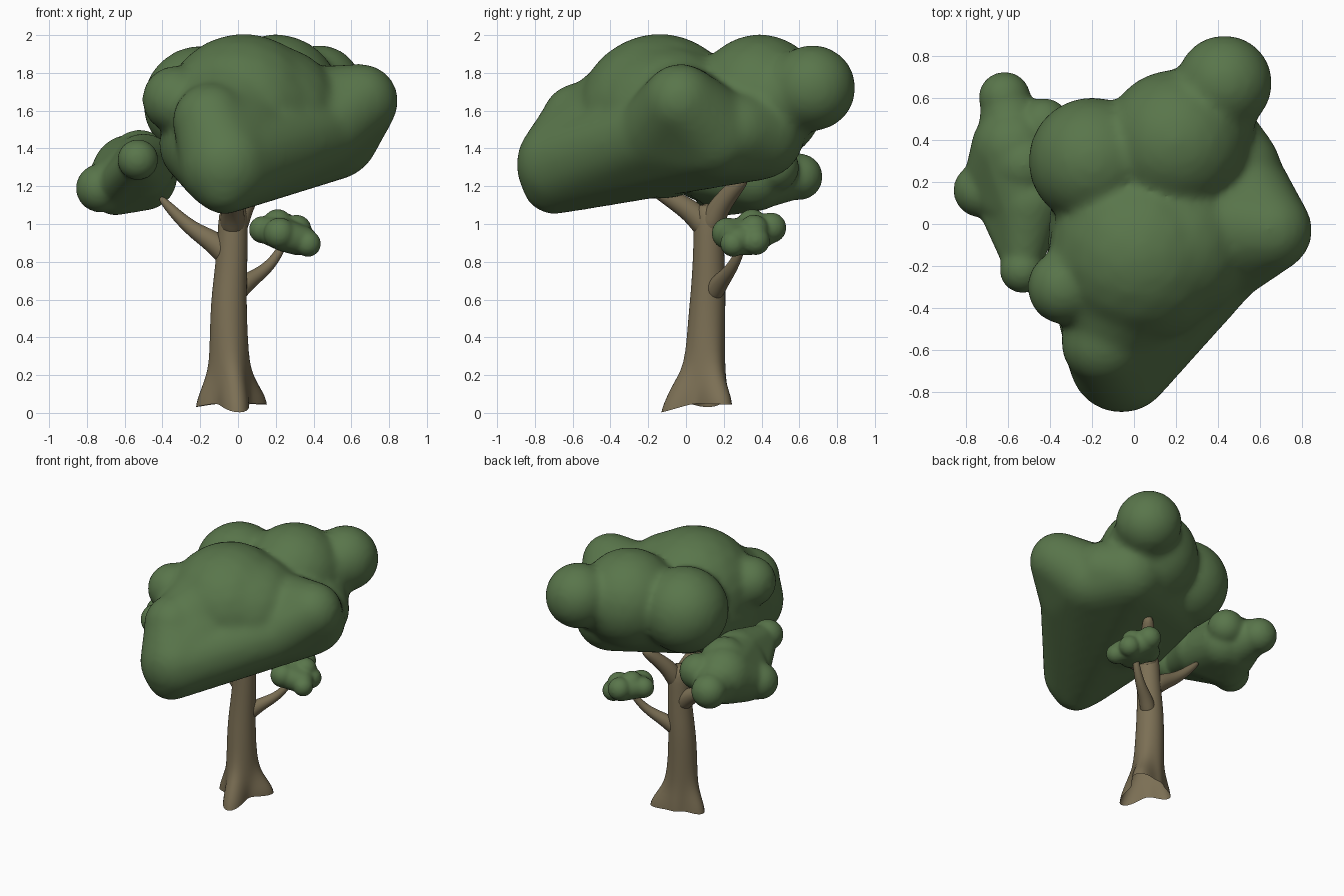
import bpy, bmesh, math
from mathutils import Vector, Matrix


def material(name, rgb):
    m = bpy.data.materials.new(name)
    m.diffuse_color = (*rgb, 1)
    return m


LEAF = material("leaf_green", (0.10, 0.18, 0.07))
BARK = material("bark_brown", (0.20, 0.16, 0.09))


def make_object(name, bm, mat):
    me = bpy.data.meshes.new(name)
    bmesh.ops.recalc_face_normals(bm, faces=bm.faces[:])
    for f in bm.faces:
        f.smooth = True
    bm.to_mesh(me)
    bm.free()
    me.materials.append(mat)
    ob = bpy.data.objects.new(name, me)
    bpy.context.collection.objects.link(ob)
    return ob


def add_hull(bm, balls):
    """Convex hull around a group of (x, y, z, r) balls."""
    tmp = bmesh.new()
    for x, y, z, r in balls:
        bmesh.ops.create_icosphere(tmp, subdivisions=3, radius=r,
                                   matrix=Matrix.Translation((x, y, z)))
    pts = [v.co.copy() for v in tmp.verts]
    tmp.clear()
    for p in pts:
        tmp.verts.new(p)
    bmesh.ops.convex_hull(tmp, input=tmp.verts[:])
    bmesh.ops.delete(tmp, geom=[v for v in tmp.verts if not v.link_faces], context='VERTS')
    me = bpy.data.meshes.new("tmp")
    tmp.to_mesh(me)
    tmp.free()
    bm.from_mesh(me)
    bpy.data.meshes.remove(me)


def foliage(name, hulls, balls, voxel, smooth):
    """Blend hulls and balls into one soft clump."""
    bm = bmesh.new()
    for h in hulls:
        add_hull(bm, h)
    for b in balls:
        add_hull(bm, [b])
    ob = make_object(name, bm, LEAF)
    rm = ob.modifiers.new("blend", 'REMESH')
    rm.mode = 'VOXEL'
    rm.voxel_size = voxel
    rm.use_smooth_shade = True
    sm = ob.modifiers.new("soften", 'SMOOTH')
    sm.factor = 0.5
    sm.iterations = smooth
    return ob


def branch(name, path, sides=10):
    """Tapered limb through (x, y, z, r) points, capped at the tip."""
    bm = bmesh.new()
    pts = [Vector(p[:3]) for p in path]
    rings = []
    for i, p in enumerate(pts):
        d = pts[min(i + 1, len(pts) - 1)] - pts[max(i - 1, 0)]
        q = d.to_track_quat('Z', 'Y')
        rings.append([bm.verts.new(p + q @ Vector((path[i][3] * math.cos(a), path[i][3] * math.sin(a), 0)))
                      for a in (2 * math.pi * k / sides for k in range(sides))])
    for a, b in zip(rings, rings[1:]):
        for k in range(sides):
            bm.faces.new((a[k], a[(k + 1) % sides], b[(k + 1) % sides], b[k]))
    bm.faces.new(rings[-1])
    bm.faces.new(rings[0][::-1])
    ob = make_object(name, bm, BARK)
    ob.modifiers.new("round", 'SUBSURF').levels = 2
    ob.modifiers["round"].render_levels = 2


# Trunk with three flared roots, open underneath
def trunk():
    roots = [(172, 0.085, 0.03), (-78, 0.13, 0.0), (35, 0.13, 0.045), (95, 0.03, 0.045)]
    rings_def = [(-0.04, 0.09, 0.05, 0.105, 1.0), (-0.04, 0.09, 0.09, 0.105, 0.92),
                 (-0.04, 0.095, 0.15, 0.105, 0.54), (-0.043, 0.10, 0.22, 0.102, 0.22),
                 (-0.046, 0.105, 0.32, 0.100, 0.06), (-0.05, 0.11, 0.5, 0.097, 0.02),
                 (-0.046, 0.118, 0.65, 0.092, 0), (-0.034, 0.12, 0.8, 0.084, 0),
                 (-0.028, 0.12, 0.95, 0.080, 0), (-0.025, 0.12, 1.05, 0.078, 0),
                 (-0.025, 0.11, 1.11, 0.055, 0)]
    bm = bmesh.new()
    n, rings = 28, []
    for i, (x, y, z, r, flare) in enumerate(rings_def):
        ring = []
        for k in range(n):
            a = 2 * math.pi * k / n
            rr, zz = r, z
            for deg, ln, foot in roots:
                d = (a - math.radians(deg) + math.pi) % (2 * math.pi) - math.pi
                w = math.exp(-(d / 0.5) ** 2)
                rr += flare * ln * w
                if i < 2:
                    zz -= (0.05 - foot) * w
            ring.append(bm.verts.new((x + rr * math.cos(a), y + rr * math.sin(a), max(zz, 0))))
        rings.append(ring)
    for a, b in zip(rings, rings[1:]):
        for k in range(n):
            bm.faces.new((a[k], a[(k + 1) % n], b[(k + 1) % n], b[k]))
    bm.faces.new(rings[-1])
    ob = make_object("trunk", bm, BARK)
    ob.modifiers.new("round", 'SUBSURF').levels = 1


trunk()
branch("front_branch", [(-0.025, 0.13, 0.94, 0.075), (-0.03, 0.06, 1.05, 0.068),
                        (-0.03, -0.07, 1.13, 0.052), (-0.03, -0.22, 1.22, 0.035)])
branch("back_branch", [(-0.025, 0.11, 0.94, 0.075), (0.01, 0.16, 1.07, 0.066),
                       (0.07, 0.23, 1.16, 0.05), (0.14, 0.32, 1.26, 0.04)])
branch("left_branch", [(-0.01, 0.12, 0.78, 0.07), (-0.11, 0.13, 0.90, 0.068), (-0.22, 0.15, 0.955, 0.046),
                       (-0.32, 0.17, 1.04, 0.034), (-0.42, 0.19, 1.15, 0.02)])
branch("right_branch", [(-0.04, 0.12, 0.60, 0.06), (0.03, 0.17, 0.68, 0.054), (0.09, 0.205, 0.72, 0.042),
                        (0.16, 0.245, 0.77, 0.032), (0.22, 0.285, 0.85, 0.025), (0.25, 0.31, 0.92, 0.018)])

# Main crown: sloping body, domes and lobes
foliage("main_crown",
        [[(-0.06, -0.65, 1.31, 0.25), (0.5, 0.12, 1.47, 0.24), (0.36, 0.38, 1.48, 0.25),
          (-0.17, 0.2, 1.5, 0.22), (-0.2, -0.2, 1.42, 0.22), (0.05, -0.1, 1.52, 0.3),
          (-0.07, -0.7, 1.22, 0.17), (0.42, -0.16, 1.48, 0.22), (0.5, 0.27, 1.5, 0.2)],
         [(0.62, -0.03, 1.66, 0.185), (0.65, -0.03, 1.65, 0.2), (0.5, 0.14, 1.48, 0.25),
          (0.3, 0.0, 1.55, 0.28), (0.45, -0.14, 1.5, 0.22)],
         [(-0.06, -0.65, 1.32, 0.25), (-0.14, -0.57, 1.53, 0.2), (0.02, -0.3, 1.52, 0.3)],
         [(-0.13, -0.52, 1.54, 0.2), (0.02, -0.16, 1.56, 0.41)],
         [(0.43, 0.66, 1.72, 0.2), (0.3, 0.42, 1.62, 0.25)]],
        [(0.03, -0.14, 1.57, 0.44), (0.17, -0.1, 1.56, 0.39),
         (-0.2, 0.3, 1.64, 0.305), (0.2, 0.39, 1.66, 0.347),
         (0.43, 0.67, 1.72, 0.23), (-0.33, -0.3, 1.66, 0.18),
         (-0.14, -0.56, 1.54, 0.21)],
        0.022, 16)

# Left clump
foliage("left_clump",
        [[(-0.57, 0.36, 1.27, 0.205), (-0.51, 0.1, 1.30, 0.17), (-0.71, 0.17, 1.19, 0.11),
          (-0.65, 0.22, 1.18, 0.135), (-0.5, 0.36, 1.25, 0.18)],
         [(-0.61, 0.59, 1.25, 0.115), (-0.56, 0.36, 1.26, 0.19)],
         [(-0.53, -0.2, 1.34, 0.085), (-0.5, 0.1, 1.31, 0.17), (-0.66, 0.12, 1.2, 0.1)]],
        [(-0.615, 0.6, 1.25, 0.125), (-0.73, 0.16, 1.19, 0.13), (-0.43, 0.47, 1.30, 0.13),
         (-0.53, -0.22, 1.34, 0.11), (-0.52, 0.28, 1.33, 0.17)],
        0.014, 14)

# Small right clump
foliage("small_clump",
        [[(0.14, 0.32, 0.97, 0.07), (0.24, 0.42, 0.97, 0.085), (0.24, 0.24, 0.94, 0.085),
          (0.35, 0.27, 0.91, 0.075), (0.31, 0.34, 0.92, 0.085)]],
        [(0.13, 0.32, 0.97, 0.073), (0.24, 0.45, 0.98, 0.082), (0.37, 0.25, 0.895, 0.07),
         (0.22, 0.22, 0.95, 0.085), (0.31, 0.36, 0.97, 0.08), (0.21, 0.35, 1.0, 0.08),
         (0.35, 0.37, 0.91, 0.075)],
        0.009, 12)
